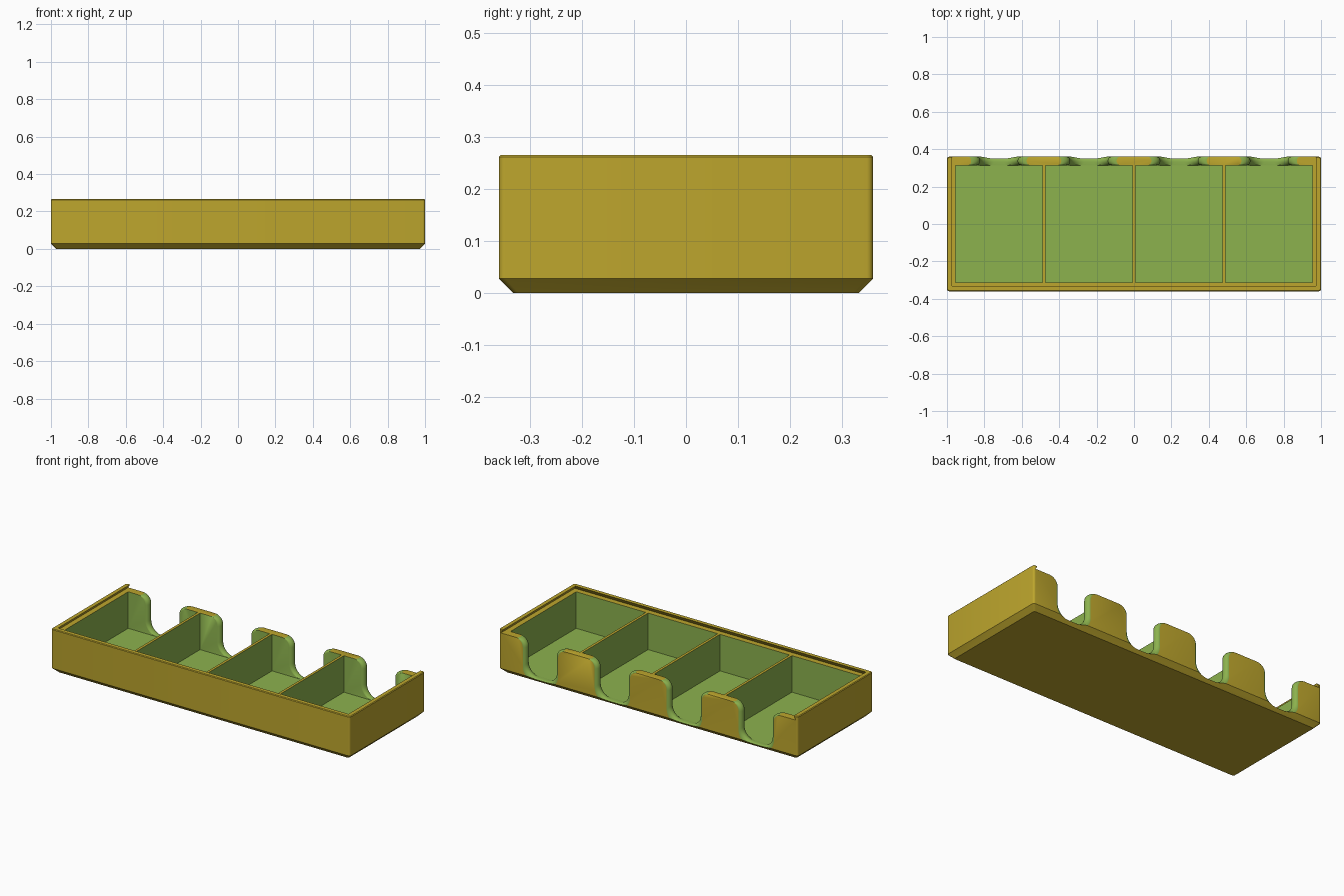
import bpy, bmesh
from math import sin, cos, pi, radians

if "Cube" in bpy.data.objects:
    bpy.data.objects.remove(bpy.data.objects["Cube"], do_unlink=True)

HX, HY, TOP = 1.0, 0.36, 0.266      # outer half sizes and height
FLOOR, LEDGE = 0.022, 0.243         # cell floor, lid ledge
IX, IY = 0.955, 0.314               # inner half sizes
DIVIDER = 0.016
PITCH = (2 * IX + DIVIDER) / 4
CENTRES = [(i - 1.5) * PITCH for i in range(4)]


def material(name, rgb):
    m = bpy.data.materials.new(name)
    m.use_nodes = True
    m.diffuse_color = (*rgb, 1)
    m.node_tree.nodes["Principled BSDF"].inputs["Base Color"].default_value = (*rgb, 1)
    return m


MATS = [material("mustard yellow", (0.51, 0.38, 0.026)),
        material("leaf green", (0.262, 0.445, 0.076))]


def loft(bm, rings):
    """Skin a list of equal point rings and cap both ends."""
    rows = [[bm.verts.new(p) for p in ring] for ring in rings]
    n = len(rows[0])
    for a, b in zip(rows, rows[1:]):
        for i in range(n):
            j = (i + 1) % n
            bm.faces.new((a[i], a[j], b[j], b[i]))
    bm.faces.new(rows[0])
    bm.faces.new(rows[-1])


def rectangle(x0, x1, y0, y1, z):
    return [(x0, y0, z), (x1, y0, z), (x1, y1, z), (x0, y1, z)]


def rounded_rectangle(hx, hy, r, z, steps=4):
    pts = []
    for k, (sx, sy) in enumerate([(1, 1), (-1, 1), (-1, -1), (1, -1)]):
        for s in range(steps + 1):
            a = (k + s / steps) * pi / 2
            pts.append((sx * (hx - r) + r * cos(a), sy * (hy - r) + r * sin(a), z))
    return pts


def make(name, bm, mat_index):
    bmesh.ops.recalc_face_normals(bm, faces=bm.faces)
    for f in bm.faces:
        f.material_index = mat_index
    me = bpy.data.meshes.new(name)
    bm.to_mesh(me)
    bm.free()
    for m in MATS:
        me.materials.append(m)
    ob = bpy.data.objects.new(name, me)
    bpy.context.collection.objects.link(ob)
    return ob


def cut(target, cutter):
    cutter.hide_render = True
    mod = target.modifiers.new("cut", "BOOLEAN")
    mod.operation = "DIFFERENCE"
    mod.solver = "EXACT"
    mod.object = cutter
    bpy.context.view_layer.objects.active = target
    bpy.ops.object.modifier_apply(modifier=mod.name)
    bpy.data.objects.remove(cutter, do_unlink=True)


def notch_profile(x, y, half, bottom, r_top=0.048, r_low=0.075, steps=7):
    """U shape with flared top corners and rounded lower corners."""
    right = [(half + r_top, TOP + 0.04)]
    for s in range(steps + 1):
        a = pi / 2 * (1 + s / steps)
        right.append((half + r_top + r_top * cos(a), LEDGE - r_top + r_top * sin(a)))
    for s in range(steps + 1):
        a = -pi / 2 * s / steps
        right.append((half - r_low + r_low * cos(a), bottom + r_low + r_low * sin(a)))
    left = [(-px, pz) for px, pz in reversed(right)]
    return [(x + px, y, pz) for px, pz in right + left]


# Body with chamfered base and softened edges
bm = bmesh.new()
loft(bm, [rounded_rectangle(HX - 0.028, HY - 0.028, 0.01, 0),
          rounded_rectangle(HX, HY, 0.012, 0.028),
          rounded_rectangle(HX, HY, 0.012, TOP - 0.004),
          rounded_rectangle(HX - 0.004, HY - 0.004, 0.01, TOP)])
tray = make("divided_tray", bm, 0)

# Undercut slot for a sliding lid, open at the back
bm = bmesh.new()
loft(bm, [rectangle(-0.987, 0.987, -0.347, 0.5, LEDGE),
          rectangle(-0.966, 0.966, -0.326, 0.5, TOP + 0.01)])
cut(tray, make("lid_slot_cutter", bm, 0))

# Four compartments
bm = bmesh.new()
for c in CENTRES:
    h = (PITCH - DIVIDER) / 2
    loft(bm, [rectangle(c - h, c + h, -IY, IY, z) for z in (FLOOR, TOP - 0.01)])
cut(tray, make("compartment_cutter", bm, 1))

# Finger notches through the back wall, with fully rounded edges
bm = bmesh.new()
mid, thick, flare = (IY + HY) / 2, 0.0235, 0.022
for c in CENTRES:
    sections = []
    for s in range(13):
        a = -pi / 2 + pi * s / 12
        d = flare * (1 - cos(a))
        low = FLOOR - d if a > 0 else FLOOR + 0.0004
        sections.append((mid + thick * sin(a), d, low))
    first, last = sections[0], sections[-1]
    sections.insert(0, (first[0] - 0.02, first[1], first[2]))
    sections.append((last[0] + 0.03, last[1], last[2]))
    loft(bm, [notch_profile(c, y, 0.1 + d, low) for y, d, low in sections])
cut(tray, make("notch_cutter", bm, 1))

# Smooth the rounded edges only
bpy.ops.object.select_all(action="DESELECT")
tray.select_set(True)
bpy.context.view_layer.objects.active = tray
bpy.ops.object.shade_smooth_by_angle(angle=radians(30))
